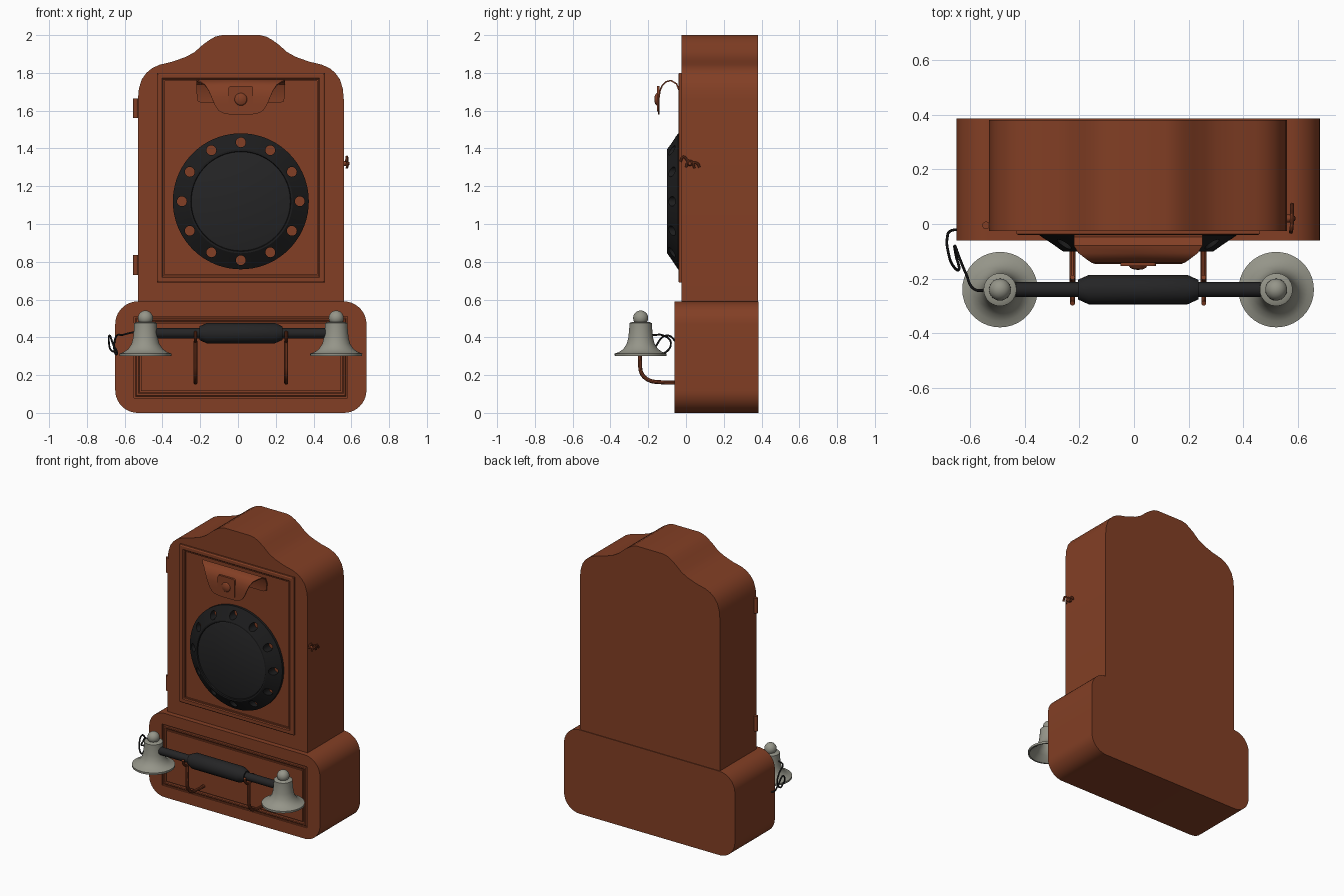
import bpy, bmesh, math
from mathutils import Vector, Matrix

if "Cube" in bpy.data.objects:
    bpy.data.objects.remove(bpy.data.objects["Cube"])

CX = 0.015  # centre line of the cabinet


def material(name, rgb):
    m = bpy.data.materials.new(name)
    m.diffuse_color = (*rgb, 1)
    m.use_nodes = True
    m.node_tree.nodes["Principled BSDF"].inputs["Base Color"].default_value = m.diffuse_color
    return m


WOOD = material("red_brown_wood", (0.225, 0.049, 0.018))
BLACK = material("black", (0.018, 0.018, 0.019))
RIM = material("dark_rim", (0.012, 0.012, 0.0125))
METAL = material("warm_grey_metal", (0.30, 0.30, 0.25))


def finish(name, bm, mat):
    bmesh.ops.recalc_face_normals(bm, faces=bm.faces)
    me = bpy.data.meshes.new(name)
    bm.to_mesh(me)
    bm.free()
    ob = bpy.data.objects.new(name, me)
    bpy.context.collection.objects.link(ob)
    me.materials.append(mat)
    return ob


def extrude_y(name, pts, y0, y1, mat):
    """Front outline (x, z) pushed from y0 to y1."""
    bm = bmesh.new()
    a = [bm.verts.new((x, y0, z)) for x, z in pts]
    b = [bm.verts.new((x, y1, z)) for x, z in pts]
    bm.faces.new(a)
    bm.faces.new(b)
    for i in range(len(pts)):
        j = (i + 1) % len(pts)
        bm.faces.new((a[i], a[j], b[j], b[i]))
    return finish(name, bm, mat)


def rounded_rect(x0, x1, z0, z1, r, n=10):
    pts = []
    for k, (cx, cz) in enumerate([(x1 - r, z1 - r), (x0 + r, z1 - r), (x0 + r, z0 + r), (x1 - r, z0 + r)]):
        for i in range(n + 1):
            t = math.pi / 2 * (k + i / n)
            pts.append((cx + r * math.cos(t), cz + r * math.sin(t)))
    return pts


def lathe(name, profile, mat, loc, rot=None, n=48):
    """Revolve (radius, height) points round z, then turn and place."""
    bm = bmesh.new()
    vs = [bm.verts.new((r, 0, h)) for r, h in profile]
    es = [bm.edges.new(p) for p in zip(vs, vs[1:])]
    bmesh.ops.spin(bm, geom=vs + es, axis=(0, 0, 1), cent=(0, 0, 0), angle=2 * math.pi, steps=n)
    bmesh.ops.remove_doubles(bm, verts=bm.verts, dist=1e-5)
    m = Matrix.Translation(loc) @ (rot or Matrix())
    bmesh.ops.transform(bm, matrix=m, verts=bm.verts)
    return finish(name, bm, mat)


def frame(name, x0, x1, z0, z1, section, mat):
    """Mitred rectangular moulding; section is (inset, y) points."""
    bm = bmesh.new()
    loops = [[bm.verts.new((x, y, z)) for x, z in
              ((x0 + d, z0 + d), (x1 - d, z0 + d), (x1 - d, z1 - d), (x0 + d, z1 - d))]
             for d, y in section]
    for k, a in enumerate(loops):
        b = loops[(k + 1) % len(loops)]
        for i in range(4):
            j = (i + 1) % 4
            bm.faces.new((a[i], a[j], b[j], b[i]))
    return finish(name, bm, mat)


def tube(name, pts, r, mat):
    cu = bpy.data.curves.new(name, 'CURVE')
    cu.dimensions = '3D'
    cu.bevel_depth, cu.bevel_resolution, cu.resolution_u = r, 3, 6
    cu.use_fill_caps = True
    sp = cu.splines.new('BEZIER')
    sp.bezier_points.add(len(pts) - 1)
    for p, co in zip(sp.bezier_points, pts):
        p.co = co
        p.handle_left_type = p.handle_right_type = 'AUTO'
    ob = bpy.data.objects.new(name, cu)
    bpy.context.collection.objects.link(ob)
    cu.materials.append(mat)
    return ob


def cut(ob, cutter):
    mod = ob.modifiers.new("cut", 'BOOLEAN')
    mod.operation, mod.object, mod.solver = 'DIFFERENCE', cutter, 'EXACT'
    cutter.hide_render = True
    cutters.append(cutter)


cutters = []
FORWARD = Matrix.Rotation(math.pi / 2, 4, 'X')   # lathe height -> -y
SIDE = Matrix.Rotation(math.pi / 2, 4, 'Y')      # lathe height -> +x

# Upper cabinet with the crested top
half = [(0.545, 0.45), (0.545, 1.66), (0.54, 1.715), (0.525, 1.765), (0.50, 1.80), (0.47, 1.825),
        (0.43, 1.843), (0.36, 1.86), (0.29, 1.885), (0.245, 1.91), (0.20, 1.95), (0.165, 1.975),
        (0.135, 1.992), (0.10, 2.0)]
outline = [(CX + x, z) for x, z in half] + [(CX - x, z) for x, z in reversed(half)]
extrude_y("cabinet", outline, -0.025, 0.38, WOOD)

# Base box with a sunk channel and bead on its front
base = extrude_y("base", rounded_rect(-0.65, 0.68, 0, 0.59, 0.12), -0.06, 0.385, WOOD)
cut(base, frame("channel_cutter", -0.55, 0.58, 0.08, 0.51,
                [(0, -0.09), (0, -0.048), (0.036, -0.048), (0.036, -0.09)], WOOD))
frame("base_bead", -0.55, 0.58, 0.08, 0.51,
      [(0.008, -0.045), (0.008, -0.052), (0.013, -0.057), (0.022, -0.057), (0.028, -0.052), (0.028, -0.045)], WOOD)

# Door moulding
frame("door_moulding", -0.43, 0.46, 0.69, 1.80,
      [(0, -0.02), (0, -0.036), (0.008, -0.041), (0.028, -0.041), (0.034, -0.035), (0.042, -0.035), (0.042, -0.02)], WOOD)

# Dial: sloped rim with twelve finger holes, slightly sunk centre
dial = lathe("dial_rim", [(0, 0.02), (0.36, 0.02), (0.36, 0.042), (0.275, 0.10), (0.265, 0.10),
                          (0.262, 0.09), (0, 0.09)], RIM, (CX, 0, 1.12), FORWARD, 72)
lathe("dial_centre", [(0, 0.085), (0.262, 0.085), (0.262, 0.092), (0.255, 0.095), (0, 0.095)],
      BLACK, (CX, 0, 1.12), FORWARD, 72)
bm = bmesh.new()
for i in range(12):
    t = i * math.pi / 6
    m = Matrix.Translation((CX + 0.312 * math.cos(t), -0.06, 1.12 + 0.312 * math.sin(t))) @ FORWARD
    bmesh.ops.create_cone(bm, cap_ends=True, segments=20, radius1=0.026, radius2=0.026, depth=0.2, matrix=m)
cut(dial, finish("hole_cutter", bm, RIM))

# Curved sheet hood above the dial: (y, z, half width)
rows = [(-0.03, 1.64, 0.205), (-0.03, 1.65, 0.228), (-0.033, 1.70, 0.235), (-0.05, 1.742, 0.235),
        (-0.08, 1.76, 0.235), (-0.105, 1.753, 0.218), (-0.125, 1.735, 0.19), (-0.138, 1.705, 0.17),
        (-0.143, 1.67, 0.155), (-0.143, 1.63, 0.138), (-0.143, 1.60, 0.118), (-0.143, 1.587, 0.095),
        (-0.143, 1.58, 0.06)]
bm = bmesh.new()
grid = [[bm.verts.new((CX + w * s, y, z)) for s in (-1, 0, 1)] for y, z, w in rows]
for a, b in zip(grid, grid[1:]):
    for i in range(2):
        bm.faces.new((a[i], a[i + 1], b[i + 1], b[i]))
hood = finish("hood", bm, WOOD)
sol = hood.modifiers.new("thickness", 'SOLIDIFY')
sol.thickness, sol.offset = 0.008, 0
extrude_y("hood_plate", rounded_rect(CX - 0.065, CX + 0.065, 1.595, 1.73, 0.012, 4), -0.154, -0.14, WOOD)
lathe("hood_knob", [(0, 0), (0.034, 0), (0.034, 0.008), (0.028, 0.016), (0.016, 0.021), (0, 0.023)],
      WOOD, (CX, -0.145, 1.66), FORWARD, 24)

# Hinges on the left edge
for z in (0.73, 1.56):
    lathe("hinge", [(0, 0), (0.014, 0), (0.014, 0.105), (0, 0.105)], WOOD, (-0.541, -0.005, z), None, 16)

# Small latch on the right side
tube("latch_hook", [(0.574, -0.03, 1.33), (0.576, -0.015, 1.355), (0.578, 0.01, 1.335),
                    (0.578, 0.035, 1.325), (0.578, 0.06, 1.32), (0.578, 0.072, 1.30)], 0.007, WOOD)
tube("latch_loop", [(0.576, 0.0, 1.30), (0.58, 0.012, 1.33), (0.58, 0.03, 1.33), (0.576, 0.045, 1.295)], 0.006, WOOD)
lathe("latch_pin", [(0, 0), (0.014, 0), (0.014, 0.02), (0.008, 0.034), (0, 0.036)],
      WOOD, (0.555, 0.02, 1.32), SIDE, 16)

# Cradle arms with forks that hold the handle
for x in (-0.225, 0.255):
    tube("cradle_arm", [(x, -0.05, 0.16), (x, -0.13, 0.162), (x, -0.20, 0.175), (x, -0.235, 0.21),
                        (x, -0.243, 0.27), (x, -0.243, 0.38)], 0.011, WOOD)
    tube("cradle_fork", [(x, -0.195, 0.43), (x, -0.208, 0.395), (x, -0.243, 0.378),
                         (x, -0.278, 0.395), (x, -0.29, 0.43)], 0.009, WOOD)

# Handle bar with thick grip
lathe("handle", [(0, -0.47), (0.027, -0.47), (0.027, -0.22), (0.036, -0.22), (0.054, -0.18),
                 (0.054, 0.18), (0.036, 0.22), (0.027, 0.22), (0.027, 0.47), (0, 0.47)],
      BLACK, (CX, -0.24, 0.422), SIDE, 16)

# Bell-shaped ends with ball tops, hollow underneath
bell = [(0, 0.43), (0.05, 0.42), (0.06, 0.375), (0.085, 0.335), (0.128, 0.30), (0.137, 0.30),
        (0.138, 0.314), (0.115, 0.322), (0.092, 0.338), (0.074, 0.365), (0.065, 0.40), (0.060, 0.455),
        (0.060, 0.475), (0.045, 0.482), (0.028, 0.482)]
ball = [(0.04 * math.cos(t), 0.502 + 0.04 * math.sin(t))
        for t in [math.radians(a) for a in range(-40, 90, 13)]] + [(0, 0.542)]
for s in (-1, 1):
    lathe("bell_end", bell + ball, METAL, (CX + 0.505 * s, -0.24, 0), None, 40)

# Looping cord on the left
tube("cord", [(-0.54, -0.243, 0.43), (-0.585, -0.238, 0.42), (-0.615, -0.18, 0.412), (-0.64, -0.12, 0.41),
              (-0.655, -0.08, 0.37), (-0.65, -0.12, 0.315), (-0.64, -0.165, 0.32), (-0.66, -0.155, 0.36),
              (-0.68, -0.10, 0.41), (-0.683, -0.05, 0.37), (-0.67, -0.025, 0.33), (-0.645, -0.02, 0.32)], 0.005, BLACK)

# Apply modifiers, turn curves to meshes, smooth rounded parts
bpy.ops.object.select_all(action='SELECT')
bpy.context.view_layer.objects.active = base
bpy.ops.object.convert(target='MESH')
for c in cutters:
    bpy.data.objects.remove(c, do_unlink=True)
bpy.ops.object.shade_smooth_by_angle(angle=math.radians(30))
